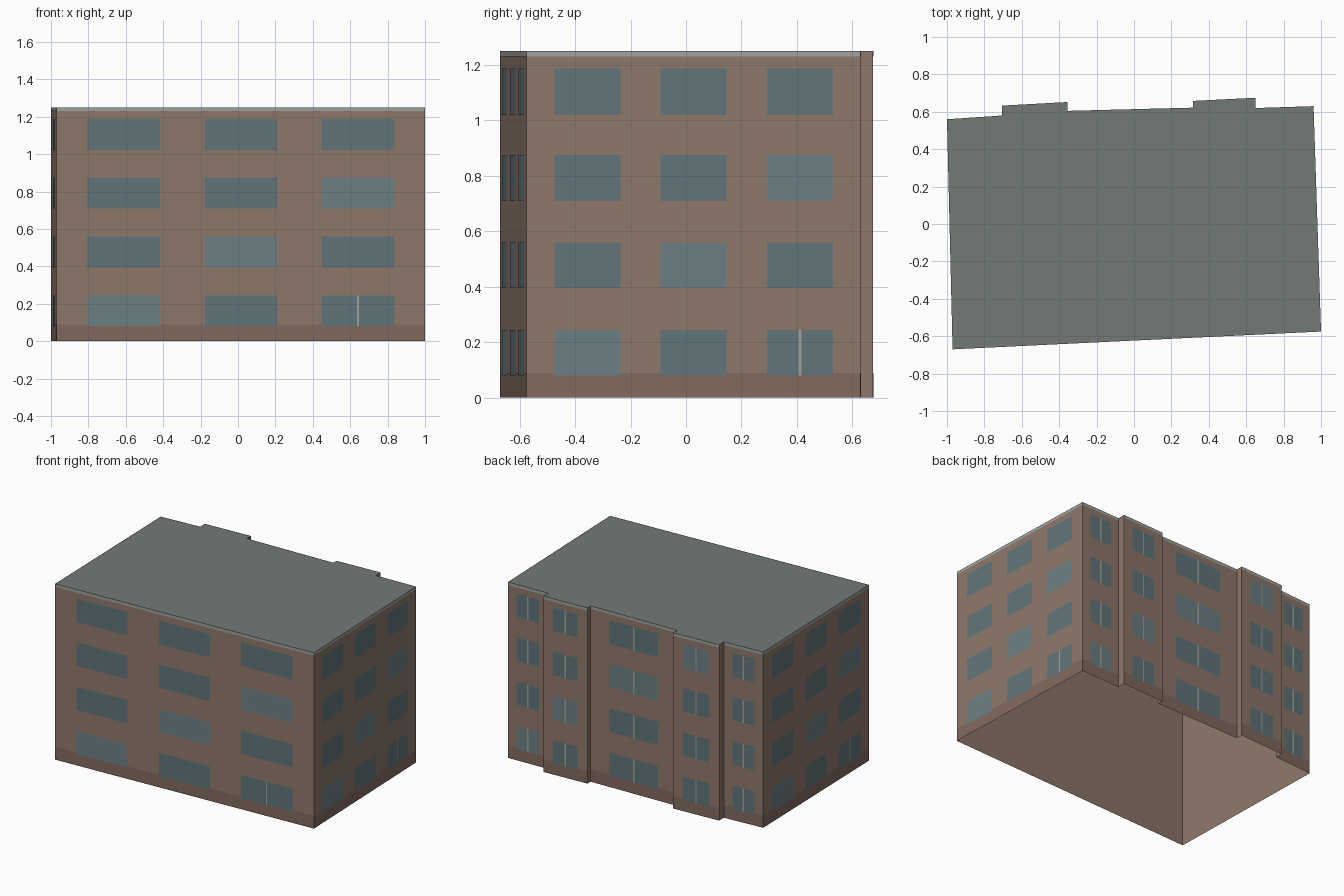
import bpy
from mathutils import Vector

if "Cube" in bpy.data.objects:
    bpy.data.objects.remove(bpy.data.objects["Cube"])

H = 1.25
# Footprint, counter-clockwise seen from above, starting front left
PLAN = [(-0.97, -0.67), (1.0, -0.575), (0.96, 0.63),
        (0.65, 0.62), (0.65, 0.675), (0.315, 0.658), (0.315, 0.622),
        (-0.355, 0.605), (-0.355, 0.652), (-0.705, 0.633), (-0.705, 0.58),
        (-1.0, 0.56)]
FLOORS = [(0.08, 0.245), (0.395, 0.56), (0.71, 0.875), (1.02, 1.187)]


def material(name, rgb):
    m = bpy.data.materials.new(name)
    m.diffuse_color = (*rgb, 1)
    m.use_nodes = True
    m.node_tree.nodes["Principled BSDF"].inputs["Base Color"].default_value = m.diffuse_color
    return m


def make(name, quads, mat):
    """Mesh object from a list of faces, each a list of points."""
    verts, faces = [], []
    for q in quads:
        faces.append(range(len(verts), len(verts) + len(q)))
        verts += q
    me = bpy.data.meshes.new(name)
    me.from_pydata(verts, [], [list(f) for f in faces])
    me.materials.append(mat)
    ob = bpy.data.objects.new(name, me)
    bpy.context.collection.objects.link(ob)
    return ob


def panel(a, b, u0, u1, z0, z1, out=0.0):
    """Upright rectangle on wall a-b, between fractions u0 and u1."""
    a, b = Vector((*a, 0)), Vector((*b, 0))
    d = b - a
    n = Vector((d.y, -d.x, 0)).normalized() * out
    p, q = a + d * u0 + n, a + d * u1 + n
    return [(p.x, p.y, z0), (q.x, q.y, z0), (q.x, q.y, z1), (p.x, p.y, z1)]


brick = material("brick", (0.275, 0.19, 0.147))
dark_brick = material("dark_brick", (0.222, 0.143, 0.112))
stone = material("stone", (0.35, 0.366, 0.342))
roofing = material("roofing", (0.171, 0.195, 0.184))
glass = material("glass", (0.12, 0.178, 0.195))
pale_glass = material("pale_glass", (0.152, 0.215, 0.23))

edges = list(zip(PLAN, PLAN[1:] + PLAN[:1]))
facades = [(a, b) for a, b in edges if (Vector(b) - Vector(a)).length > 0.1]

# Open-bottomed shell and flat roof
make("walls", [panel(a, b, 0, 1, 0, H) for a, b in edges], brick)
make("roof", [[(x, y, H) for x, y in PLAN]], roofing)

# Plinth and cornice bands on the main wall faces
make("plinth", [panel(a, b, 0, 1, 0, 0.09, 0.001) for a, b in facades], dark_brick)
make("cornice", [panel(a, b, 0, 1, 1.23, H, 0.001) for a, b in facades], stone)

# Windows: three per floor on plain sides, one divided window per rear bay
dark, pale, bars = [], [], []
bay = 0
for a, b in facades:
    rear = a[1] > 0 and b[1] > 0
    spans = [(0.22, 0.78)] if rear else [(0.083, 0.281), (0.401, 0.599), (0.719, 0.917)]
    half = 0.005 / (Vector(b) - Vector(a)).length
    for col, (u0, u1) in enumerate(spans):
        for floor, (z0, z1) in enumerate(FLOORS):
            lit = floor == (bay if rear else col)
            (pale if lit else dark).append(panel(a, b, u0, u1, z0, z1, 0.002))
            if rear or (col == 2 and floor == 0):
                mid = (u0 + u1) / 2
                bars.append(panel(a, b, mid - half, mid + half, z0, z1, 0.003))
    bay += rear

make("windows", dark, glass)
make("pale_windows", pale, pale_glass)
make("window_bars", bars, stone)
